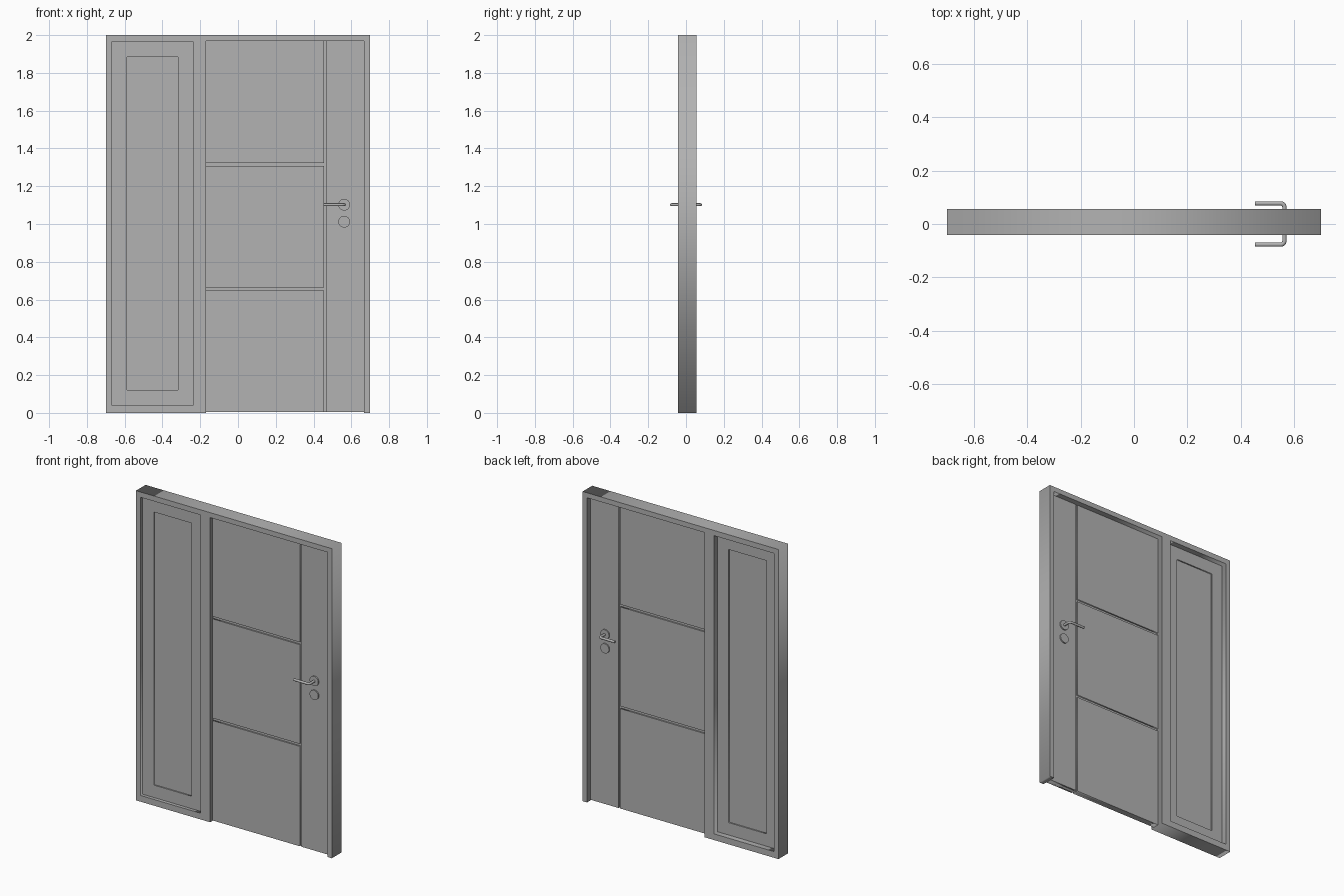
import bpy
import math
from mathutils import Vector

cube = bpy.data.objects.get("Cube")
if cube:
    bpy.data.objects.remove(cube, do_unlink=True)

grey = bpy.data.materials.new("plain grey")
grey.use_nodes = True
grey.diffuse_color = (0.45, 0.45, 0.45, 1)
grey.node_tree.nodes["Principled BSDF"].inputs["Base Color"].default_value = (0.45, 0.45, 0.45, 1)

LEAF = 0.02      # half thickness of the door leaf and sidelight
GROOVE = 0.011   # half thickness inside the grooves


def activate(ob):
    bpy.ops.object.select_all(action='DESELECT')
    ob.select_set(True)
    bpy.context.view_layer.objects.active = ob


def rect(x0, x1, z0, z1):
    return [(x0, z0), (x1, z0), (x1, z1), (x0, z1)]


def plate(name, outlines, y0, y1):
    """Flat outline with optional holes, extruded between y0 and y1."""
    cu = bpy.data.curves.new(name, 'CURVE')
    cu.dimensions = '2D'
    cu.fill_mode = 'BOTH'
    cu.extrude = (y1 - y0) / 2
    for pts in outlines:
        sp = cu.splines.new('POLY')
        sp.points.add(len(pts) - 1)
        for p, (x, z) in zip(sp.points, pts):
            p.co = (x, z, 0, 1)
        sp.use_cyclic_u = True
    ob = bpy.data.objects.new(name, cu)
    bpy.context.collection.objects.link(ob)
    ob.location.y = (y0 + y1) / 2
    ob.rotation_euler.x = math.pi / 2
    activate(ob)
    bpy.ops.object.convert(target='MESH')
    ob = bpy.context.object
    ob.data.materials.clear()
    ob.data.materials.append(grey)
    return ob


def rose(name, x, z, side):
    """Round cover plate on one face of the door."""
    bpy.ops.mesh.primitive_cylinder_add(vertices=32, radius=0.031, depth=0.008,
                                        location=(x, side * (LEAF + 0.004), z),
                                        rotation=(math.pi / 2, 0, 0))
    ob = bpy.context.object
    ob.name = name
    ob.data.materials.append(grey)
    bpy.ops.object.shade_smooth_by_angle(angle=math.radians(40))


def lever(name, side):
    """Round bar that leaves the rose and turns toward the hinges."""
    x, z, y, bend = 0.563, 1.102, 0.077, 0.014
    path = [Vector((x, side * LEAF, z))]
    for i in range(7):
        a = i / 6 * math.pi / 2
        path.append(Vector((x - bend + bend * math.cos(a),
                            side * (y - bend + bend * math.sin(a)), z)))
    path.append(Vector((0.453, side * y, z)))
    cu = bpy.data.curves.new(name, 'CURVE')
    cu.dimensions = '3D'
    cu.bevel_depth = 0.008
    cu.bevel_resolution = 4
    cu.use_fill_caps = True
    sp = cu.splines.new('POLY')
    sp.points.add(len(path) - 1)
    for p, co in zip(sp.points, path):
        p.co = (*co, 1)
    ob = bpy.data.objects.new(name, cu)
    bpy.context.collection.objects.link(ob)
    activate(ob)
    bpy.ops.object.convert(target='MESH')
    ob = bpy.context.object
    ob.data.materials.clear()
    ob.data.materials.append(grey)
    bpy.ops.object.shade_smooth_by_angle(angle=math.radians(40))


# Frame: open under the door, closed around the sidelight
L, R, HEAD = -0.17, 0.668, 1.968
frame_outline = [(-0.70, 0), (L, 0), (L, HEAD), (R, HEAD), (R, 0),
                 (0.70, 0), (0.70, 2), (-0.70, 2)]
light = (-0.667, -0.238, 0.04, 1.966)
plate("frame", [frame_outline, rect(*light)], -0.042, 0.056)

# Sidelight: border with a slightly sunken panel
pane = (-0.588, -0.318, 0.12, 1.884)
plate("sidelight_border", [rect(*light), rect(*pane)], -LEAF, LEAF)
plate("sidelight_panel", [rect(*pane)], -0.012, 0.012)

# Door leaf: thin core, three panels and a lock stile separated by grooves
BOTTOM = 0.004
plate("door_core", [rect(L, R, BOTTOM, HEAD)], -GROOVE, GROOVE)
plate("lock_stile", [rect(0.467, R, BOTTOM, HEAD)], -LEAF, LEAF)
heights = [(BOTTOM, 0.649), (0.665, 1.306), (1.322, HEAD)]
for label, (z0, z1) in zip(("lower", "middle", "upper"), heights):
    plate(label + "_door_panel", [rect(L, 0.456, z0, z1)], -LEAF, LEAF)

# Hardware on both faces
for label, side in (("front", -1), ("back", 1)):
    rose(label + "_handle_rose", 0.562, 1.102, side)
    rose(label + "_lock_rose", 0.562, 1.012, side)
    lever(label + "_lever", side)
